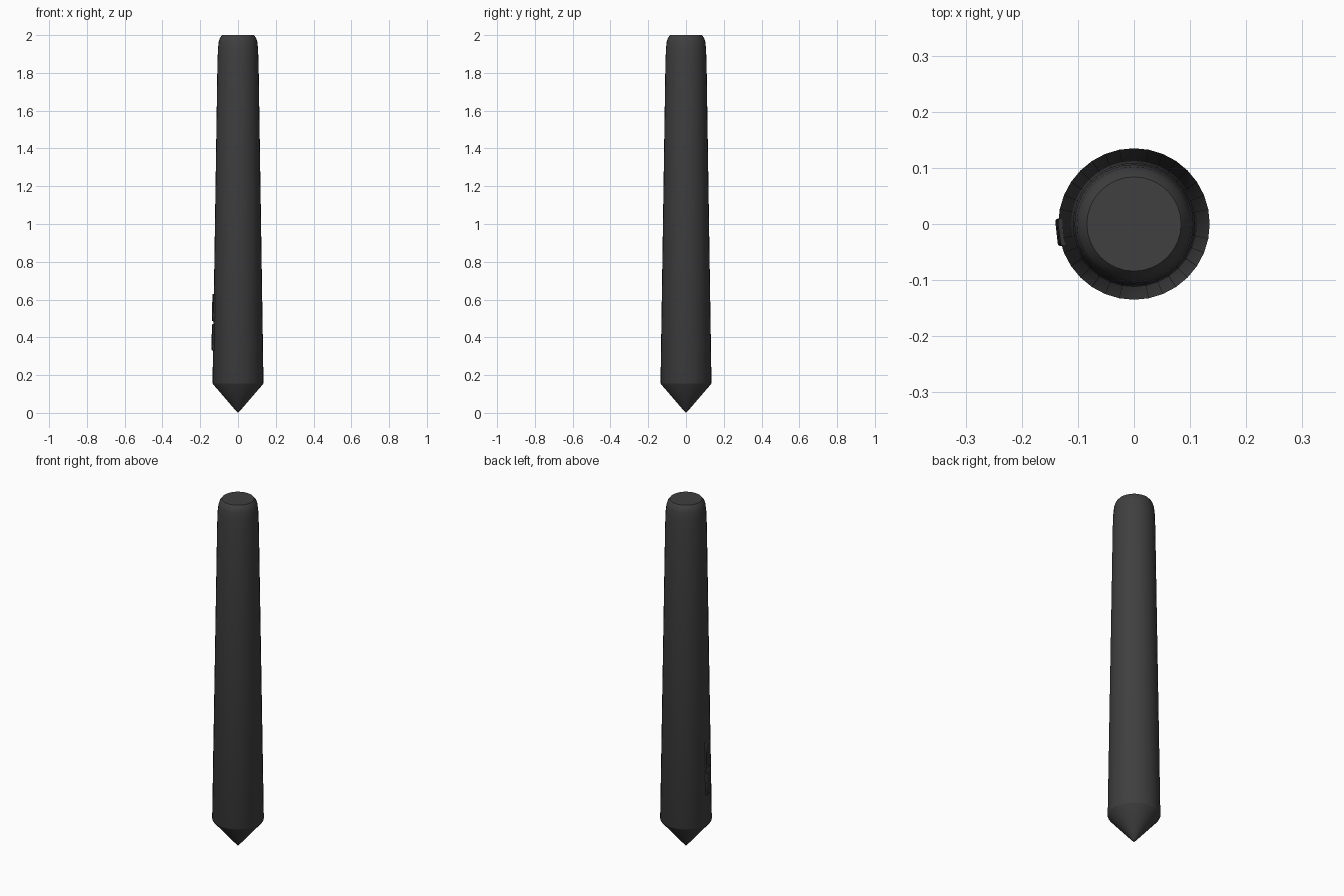
import bpy, bmesh, math
from mathutils import Matrix, Vector

if "Cube" in bpy.data.objects:
    bpy.data.objects.remove(bpy.data.objects["Cube"])

SIDES = 32


def material(name, value):
    m = bpy.data.materials.new(name)
    m.diffuse_color = (value, value, value, 1)
    m.use_nodes = True
    m.node_tree.nodes["Principled BSDF"].inputs["Base Color"].default_value = m.diffuse_color
    return m


shell = material("dark grey plastic", 0.05)
button_mat = material("darker grey plastic", 0.035)


def finish(name, bm, mat, angle):
    bmesh.ops.recalc_face_normals(bm, faces=bm.faces[:])
    me = bpy.data.meshes.new(name)
    bm.to_mesh(me)
    bm.free()
    ob = bpy.data.objects.new(name, me)
    bpy.context.collection.objects.link(ob)
    me.materials.append(mat)
    bpy.ops.object.select_all(action='DESELECT')
    ob.select_set(True)
    bpy.context.view_layer.objects.active = ob
    bpy.ops.object.shade_smooth_by_angle(angle=math.radians(angle))
    return ob


def lathe(name, profile, mat, angle=32):
    """Turn a (radius, height) profile around z; radius 0 makes a point."""
    bm = bmesh.new()
    rings = []
    for r, z in profile:
        if r == 0:
            rings.append([bm.verts.new((0, 0, z))] * SIDES)
        else:
            rings.append([bm.verts.new((r * math.cos(2 * math.pi * i / SIDES),
                                        r * math.sin(2 * math.pi * i / SIDES), z))
                          for i in range(SIDES)])
    for a, b in zip(rings, rings[1:]):
        for i in range(SIDES):
            j = (i + 1) % SIDES
            bm.faces.new(list(dict.fromkeys((a[i], a[j], b[j], b[i]))))
    if profile[-1][0] > 0:
        bm.faces.new(rings[-1])
    return finish(name, bm, mat, angle)


# Tapered barrel, pointed nib cone and rounded flat-topped end
lathe("pen_body", [(0, 0), (0.012, 0.012), (0.133, 0.153), (0.135, 0.158),
                   (0.109, 1.85), (0.106, 1.93), (0.102, 1.965),
                   (0.096, 1.985), (0.084, 2.0)], shell)


# Two side buttons following the barrel taper
def button(name, z0, z1, radius):
    bm = bmesh.new()
    bmesh.ops.create_cube(bm, size=1)
    bmesh.ops.scale(bm, vec=(0.024, 0.05, z1 - z0), verts=bm.verts)
    outer = [e for e in bm.edges if all(v.co.x < 0 for v in e.verts)]
    bmesh.ops.bevel(bm, geom=outer, offset=0.006, segments=3, profile=0.5, affect='EDGES')
    tilt = Matrix.Rotation(math.atan(0.026 / 1.69), 4, 'Y')
    place = Matrix.Translation(Vector((0.012 - radius, 0, (z0 + z1) / 2)))
    turn = Matrix.Rotation(math.radians(6.4), 4, 'Z')
    bmesh.ops.transform(bm, matrix=turn @ place @ tilt, verts=bm.verts)
    finish(name, bm, button_mat, 40)


button("lower_button", 0.33, 0.47, 0.138)
button("upper_button", 0.485, 0.63, 0.1355)
